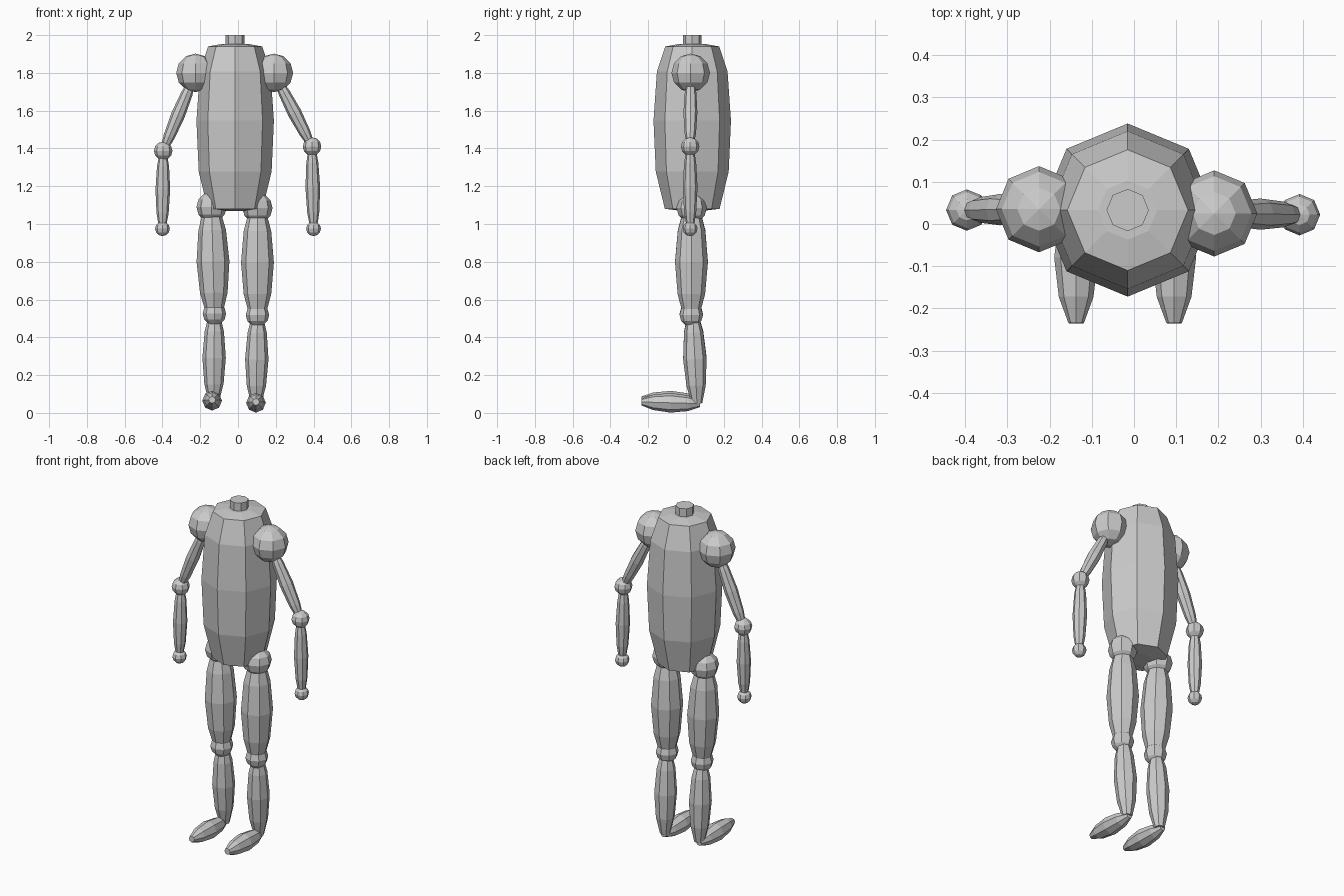
import bpy, bmesh, math
from mathutils import Vector

if "Cube" in bpy.data.objects:
    bpy.data.objects.remove(bpy.data.objects["Cube"])

SIDES = 8


def lathe(name, a, b, profile):
    """Eight-sided solid from a to b; profile = (fraction along, radius)."""
    a, b = Vector(a), Vector(b)
    axis = (b - a).normalized()
    ref = Vector((0, 0, 1)) if abs(axis.y) > 0.7 else Vector((0, 1, 0))
    u = (ref - axis * ref.dot(axis)).normalized()
    v = axis.cross(u)
    bm = bmesh.new()
    rings = []
    for t, r in profile:
        c = a.lerp(b, t)
        rings.append([bm.verts.new(c + r * (u * math.cos(k * math.tau / SIDES)
                      + v * math.sin(k * math.tau / SIDES))) for k in range(SIDES)])
    for lo, hi in zip(rings, rings[1:]):
        for k in range(SIDES):
            j = (k + 1) % SIDES
            bm.faces.new((lo[k], lo[j], hi[j], hi[k]))
    bm.faces.new(rings[0][::-1])
    bm.faces.new(rings[-1])
    bmesh.ops.recalc_face_normals(bm, faces=bm.faces)
    mesh = bpy.data.meshes.new(name)
    bm.to_mesh(mesh)
    bm.free()
    bpy.context.collection.objects.link(bpy.data.objects.new(name, mesh))


def limb(name, a, b, r, end=0.45):
    """Spindle: thick in the middle, cut off at narrow ends."""
    steps = (0, 0.2, 0.5, 0.8, 1)
    lathe(name, a, b, [(t, r * (1 - (1 - end) * abs(2 * t - 1) ** 2.2)) for t in steps])


def joint(name, c, r):
    bpy.ops.mesh.primitive_uv_sphere_add(segments=SIDES, ring_count=6, radius=r, location=c)
    bpy.context.object.name = name


# Torso and neck
lathe("torso", (-0.015, 0.033, 1.07), (-0.015, 0.033, 1.953),
      [(0, 0.06), (0.012, 0.145), (0.235, 0.193), (0.54, 0.205),
       (0.835, 0.187), (0.985, 0.143), (1, 0.07)])
lathe("neck", (-0.015, 0.033, 1.92), (-0.015, 0.033, 2.0), [(0, 0.05), (1, 0.05)])

# Arms: side, shoulder, elbow, hand
arms = [("left", (-0.225, 0.035, 1.80), (-0.396, 0.033, 1.387), (-0.40, 0.028, 0.975)),
        ("right", (0.19, 0.025, 1.80), (0.392, 0.022, 1.41), (0.40, 0.022, 0.975))]
for side, shoulder, elbow, hand in arms:
    joint(side + "_shoulder", shoulder, 0.102)
    joint(side + "_elbow", elbow, 0.049)
    joint(side + "_hand", hand, 0.039)
    s, e, h = Vector(shoulder), Vector(elbow), Vector(hand)
    limb(side + "_upper_arm", s.lerp(e, 0.08), e, 0.037)
    limb(side + "_forearm", e, h, 0.039)

# Legs: side, hip, knee, ankle, heel, toe
legs = [("left", (-0.14, 0.03, 1.09), (-0.125, 0.028, 0.525), (-0.128, 0.058, 0.06),
         (-0.137, 0.075, 0.06), (-0.137, -0.235, 0.069)),
        ("right", (0.103, 0.03, 1.085), (0.103, 0.028, 0.518), (0.096, 0.058, 0.05),
         (0.095, 0.075, 0.049), (0.095, -0.235, 0.058))]
for side, hip, knee, ankle, heel, toe in legs:
    joint(side + "_hip", hip, 0.08)
    joint(side + "_knee", knee, 0.062)
    h, k = Vector(hip), Vector(knee)
    limb(side + "_thigh", h.lerp(k, 0.02), k, 0.087, 0.5)
    limb(side + "_shin", (k.x, 0.036, k.z), ankle, 0.062, 0.45)
    limb(side + "_foot", heel, toe, 0.052, 0.35)
